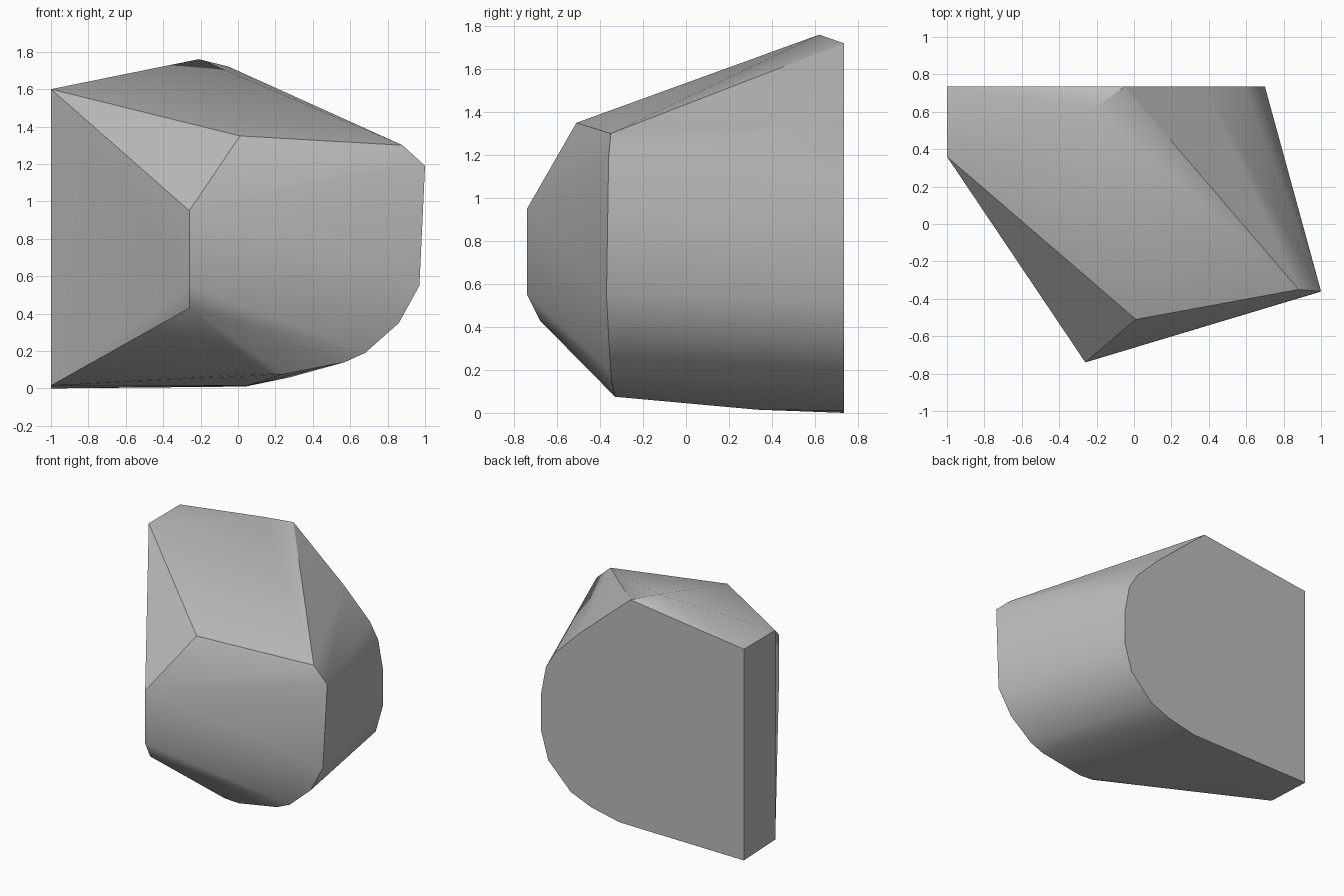
import bpy
import bmesh

default_cube = bpy.data.objects.get("Cube")
if default_cube:
    bpy.data.objects.remove(default_cube, do_unlink=True)


def make_material(name, colour):
    """Plain flat colour, shown in the viewport and in renders."""
    material = bpy.data.materials.new(name)
    material.use_nodes = True
    material.diffuse_color = colour
    shader = material.node_tree.nodes["Principled BSDF"]
    shader.inputs["Base Color"].default_value = colour
    shader.inputs["Roughness"].default_value = 0.8
    return material


def make_hull(name, corners, material):
    """Wrap a set of corner points in one convex chunk."""
    bm = bmesh.new()
    for corner in corners:
        bm.verts.new(corner)
    result = bmesh.ops.convex_hull(bm, input=bm.verts[:])
    unused = {g for g in result["geom_interior"] + result["geom_unused"]
              if isinstance(g, bmesh.types.BMVert) and g.is_valid}
    bmesh.ops.delete(bm, geom=list(unused), context="VERTS")
    bmesh.ops.recalc_face_normals(bm, faces=bm.faces[:])
    mesh = bpy.data.meshes.new(name)
    bm.to_mesh(mesh)
    bm.free()
    mesh.materials.append(material)
    rock = bpy.data.objects.new(name, mesh)
    bpy.context.collection.objects.link(rock)
    return rock


# Flat back: outline as (x, z) on one plane
back_y = 0.735
back_outline = [
    (-1, 0), (0.04, 0.01), (0.28, 0.06), (0.45, 0.13), (0.64, 0.32),
    (0.7, 0.53), (0.7, 0.81), (0.66, 1.02), (0.59, 1.14), (0.38, 1.35),
    (-0.05, 1.72), (-1, 1.6),
]
corners = [(x, back_y, z) for x, z in back_outline]

# Rounded right flank: front rim, almost on one plane
corners += [
    (0.88, -0.35, 1.3), (1, -0.36, 1.19), (0.97, -0.37, 0.55),
    (0.86, -0.36, 0.35), (0.68, -0.35, 0.19), (0.57, -0.345, 0.14),
    (0.24, -0.33, 0.075), (0.12, -0.33, 0.08),
]

# Front ridge, from the top shoulder down to the undercut
corners += [
    (0.01, -0.51, 1.35), (-0.26, -0.74, 0.95),
    (-0.26, -0.74, 0.55), (-0.26, -0.68, 0.43),
]

# Left end, summit and base
corners += [
    (-1, 0.36, 1.6), (-1, 0.36, 0.015),
    (-0.21, 0.62, 1.76), (0.05, 0.33, 0.015),
]

stone = make_material("stone grey", (0.5, 0.5, 0.5, 1))
rock = make_hull("rock_chunk", corners, stone)

# Soft facets with crisp main edges
bpy.ops.object.select_all(action="DESELECT")
rock.select_set(True)
bpy.context.view_layer.objects.active = rock
bpy.ops.object.shade_smooth_by_angle(angle=0.52)
